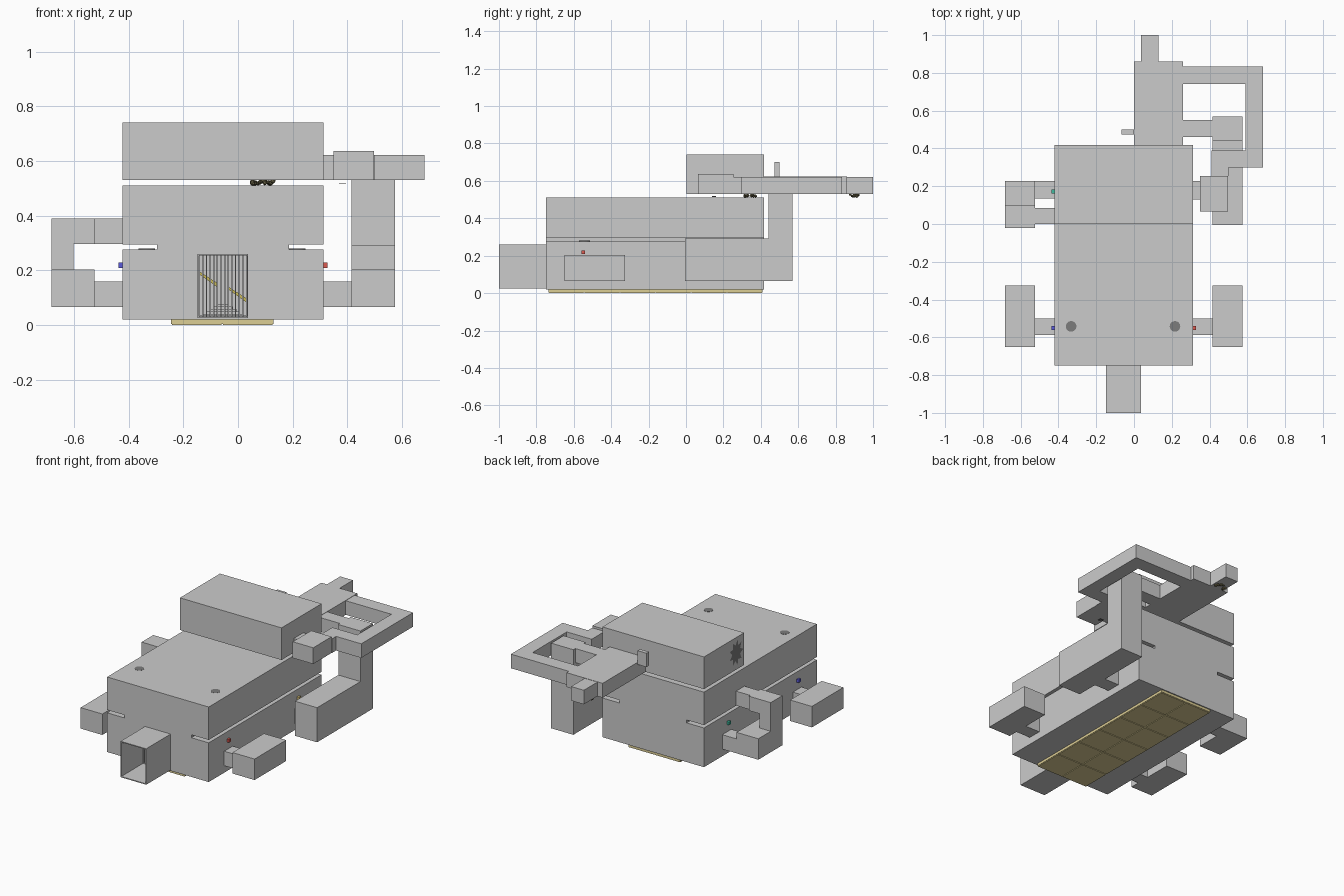
import bpy, bmesh, math, random
from mathutils import Matrix

if "Cube" in bpy.data.objects:
    bpy.data.objects.remove(bpy.data.objects["Cube"])
random.seed(4)


def mat(name, r, g, b):
    m = bpy.data.materials.new(name)
    m.diffuse_color = (r, g, b, 1)
    m.use_nodes = True
    m.node_tree.nodes["Principled BSDF"].inputs["Base Color"].default_value = m.diffuse_color
    return m


def finish(name, bm, m=None):
    bmesh.ops.recalc_face_normals(bm, faces=bm.faces)
    me = bpy.data.meshes.new(name)
    bm.to_mesh(me)
    bm.free()
    ob = bpy.data.objects.new(name, me)
    bpy.context.collection.objects.link(ob)
    if m:
        me.materials.append(m)
    return ob


def boxes(name, lst, m=None):
    """Each entry is x0, x1, y0, y1, z0, z1."""
    bm = bmesh.new()
    for x0, x1, y0, y1, z0, z1 in lst:
        mx = Matrix.Translation(((x0 + x1) / 2, (y0 + y1) / 2, (z0 + z1) / 2)) \
            @ Matrix.Diagonal((x1 - x0, y1 - y0, z1 - z0, 1))
        bmesh.ops.create_cube(bm, size=1, matrix=mx)
    return finish(name, bm, m)


def prism_y(name, prof, y0, y1, m=None):
    """Extrude an x-z profile along y."""
    bm = bmesh.new()
    f = bm.faces.new([bm.verts.new((x, y0, z)) for x, z in prof])
    ext = bmesh.ops.extrude_face_region(bm, geom=[f])['geom']
    bmesh.ops.translate(bm, vec=(0, y1 - y0, 0),
                        verts=[v for v in ext if isinstance(v, bmesh.types.BMVert)])
    return finish(name, bm, m)


def disc(name, x, y, z, r, h, m):
    bm = bmesh.new()
    bmesh.ops.create_cone(bm, cap_ends=True, segments=32, radius1=r, radius2=r,
                          depth=h, matrix=Matrix.Translation((x, y, z)))
    return finish(name, bm, m)


sand = mat("sandstone", 0.72, 0.62, 0.3)
dark = mat("dark_grey", 0.2, 0.2, 0.2)
olive = mat("dark_olive", 0.16, 0.14, 0.07)
yellow = mat("yellow_wood", 0.6, 0.5, 0.1)

# Main hall with a slot along each side
X0, X1, Y0, Y1 = -0.422, 0.312, -0.748, 0.417
hall = prism_y("main_hall", [
    (X0, 0.02), (X1, 0.02), (X1, 0.276), (0.187, 0.276), (0.187, 0.295), (X1, 0.295),
    (X1, 0.51), (X0, 0.51), (X0, 0.295), (-0.297, 0.295), (-0.297, 0.276), (X0, 0.276)], Y0, Y1)

# Hollow inside and front doorway
for cut in [(-0.4, 0.29, -0.73, 0.4, 0.032, 0.262),
            (-0.144, 0.033, -0.78, -0.70, 0.034, 0.256)]:
    cutter = boxes("hall_cutter", [cut])
    cutter.hide_render = True
    mod = hall.modifiers.new("cut", 'BOOLEAN')
    mod.operation = 'DIFFERENCE'
    mod.object = cutter
    bpy.context.view_layer.objects.active = hall
    bpy.ops.object.modifier_apply(modifier=mod.name)
    bpy.data.objects.remove(cutter)

# Upper hall with a jagged dark patch on its left wall
boxes("upper_hall", [(X0, X1, 0.003, Y1, 0.53, 0.74)])
bm = bmesh.new()
ring = []
for i in range(18):
    a = i * math.tau / 18
    k = 1 if i % 2 else 0.6
    ring.append(bm.verts.new((X0 - 0.001, 0.085 + 0.07 * k * math.cos(a), 0.64 + 0.085 * k * math.sin(a))))
bm.faces.new(ring)
finish("wall_crack", bm, dark)

# Entrance tunnel, open at the front, with a barred gate
boxes("entrance_tunnel", [
    (-0.148, 0.037, -1, Y0, 0.025, 0.031), (-0.148, 0.037, -1, Y0, 0.254, 0.26),
    (-0.148, -0.143, -1, Y0, 0.03, 0.255), (0.032, 0.037, -1, Y0, 0.03, 0.255)])
boxes("gate_bars", [(x - 0.0025, x + 0.0025, -0.775, -0.77, 0.03, 0.255)
                    for x in [-0.142 + i * 0.0133 for i in range(14)]])

# Inside: steps and broken handrails
boxes("inner_steps", [(-0.13 + i * 0.013, 0.02 - i * 0.013, -0.3 + i * 0.05, 0.1,
                       0.032 + i * 0.009, 0.041 + i * 0.009) for i in range(5)])
for i, (x, z) in enumerate([(-0.148, 0.19), (-0.035, 0.13)]):
    prism_y("inner_rail_%d" % i, [(x, z), (x + 0.07, z - 0.05), (x + 0.07, z - 0.035), (x, z + 0.01)],
            -0.45, -0.43, yellow)

# Tiled floor beneath the hall
tx, ty = 0.375 / 2, 1.145 / 6
boxes("floor_tiles", [(-0.245 + i * tx + 0.003, -0.245 + (i + 1) * tx - 0.003,
                       -0.735 + j * ty + 0.003, -0.735 + (j + 1) * ty - 0.003, 0, 0.021)
                      for i in range(2) for j in range(6)], sand)
boxes("floor_base", [(-0.245, 0.13, -0.735, 0.41, 0.004, 0.0205)], sand)

# Round openings in the roof and the side slots
for i, x in enumerate((-0.333, 0.217)):
    disc("roof_opening_%d" % i, x, -0.542, 0.51, 0.028, 0.002, dark)
    disc("slot_opening_%d" % i, x, -0.542, 0.278, 0.03, 0.004, dark)

# Front side chambers with their passages
for side, a, b, c in (("left", -0.682, -0.525, X0), ("right", 0.575, 0.415, X1)):
    boxes("front_chamber_" + side, [(min(a, b), max(a, b), -0.65, -0.325, 0.066, 0.203)])
    boxes("front_passage_" + side, [(min(b, c), max(b, c), -0.588, -0.5, 0.066, 0.16)])

# Back left chamber climbing to the upper level
boxes("back_left_chamber", [(-0.682, -0.525, -0.02, 0.228, 0.066, 0.203)])
boxes("back_left_passage", [(-0.525, X0, 0.135, 0.228, 0.066, 0.16)])
boxes("back_left_shaft", [(-0.682, -0.602, -0.02, 0.1, 0.203, 0.296)])
boxes("back_left_landing", [(-0.682, -0.525, -0.02, 0.1, 0.296, 0.39)])
boxes("back_left_upper_passage", [(-0.525, X0, 0, 0.086, 0.296, 0.39)])

# Back right chamber with a tall shaft
boxes("back_right_chamber", [(0.415, 0.575, -0.005, 0.57, 0.066, 0.292)])
boxes("back_right_passage", [(X1, 0.415, 0.135, 0.228, 0.066, 0.16)])
boxes("back_right_shaft", [(0.415, 0.575, 0.442, 0.57, 0.292, 0.622)])

# Upper back room, end cell and looping corridor
boxes("back_room", [(0, 0.26, Y1, 0.86, 0.53, 0.624)])
boxes("end_cell", [(0.038, 0.13, 0.86, 1, 0.53, 0.622)])
boxes("shaft_corridor", [(0.26, 0.415, 0.46, 0.55, 0.53, 0.622)])
bm = bmesh.new()
path = [(0.26, 0.74), (0.59, 0.74), (0.59, 0.388), (0.41, 0.388), (0.41, 0.255), (0.5, 0.255),
        (0.5, 0.298), (0.682, 0.298), (0.682, 0.833), (0.26, 0.833)]
f = bm.faces.new([bm.verts.new((x, y, 0.53)) for x, y in path])
ext = bmesh.ops.extrude_face_region(bm, geom=[f])['geom']
bmesh.ops.translate(bm, vec=(0, 0, 0.092), verts=[v for v in ext if isinstance(v, bmesh.types.BMVert)])
finish("loop_corridor", bm)
boxes("small_chamber", [(0.35, 0.498, 0.065, 0.255, 0.53, 0.636)])
boxes("small_chamber_passage", [(X1, 0.35, 0.13, 0.228, 0.53, 0.622)])
boxes("chamber_hatch", [(0.37, 0.395, 0.14, 0.16, 0.515, 0.518)], dark)

# Stub on the back room's outer wall
boxes("wall_stub", [(-0.065, 0, 0.474, 0.5, 0.61, 0.7)])

# Coloured door lamps
for name, x, y, c in (("front_left", X0 - 0.006, -0.55, (0.1, 0.1, 0.7)),
                      ("front_right", X1 + 0.006, -0.55, (0.7, 0.1, 0.08)),
                      ("back_left", X0 - 0.006, 0.172, (0.05, 0.5, 0.35)),
                      ("back_right", X1 + 0.006, 0.172, (0.7, 0.55, 0.2))):
    boxes("lamp_" + name, [(x - 0.009, x + 0.009, y - 0.01, y + 0.01, 0.209, 0.229)],
          mat("lamp_" + name, *c))

# Rubble hanging under the upper rooms
for name, y in (("cell_rubble", 0.895), ("hall_rubble", 0.342)):
    bm = bmesh.new()
    for i in range(10):
        r = random.uniform(0.006, 0.011)
        bmesh.ops.create_icosphere(bm, subdivisions=1, radius=r, matrix=Matrix.Translation(
            (random.uniform(0.045, 0.132), y + random.uniform(-0.03, 0.03),
             random.uniform(0.517, 0.527))))
    finish(name, bm, olive)
